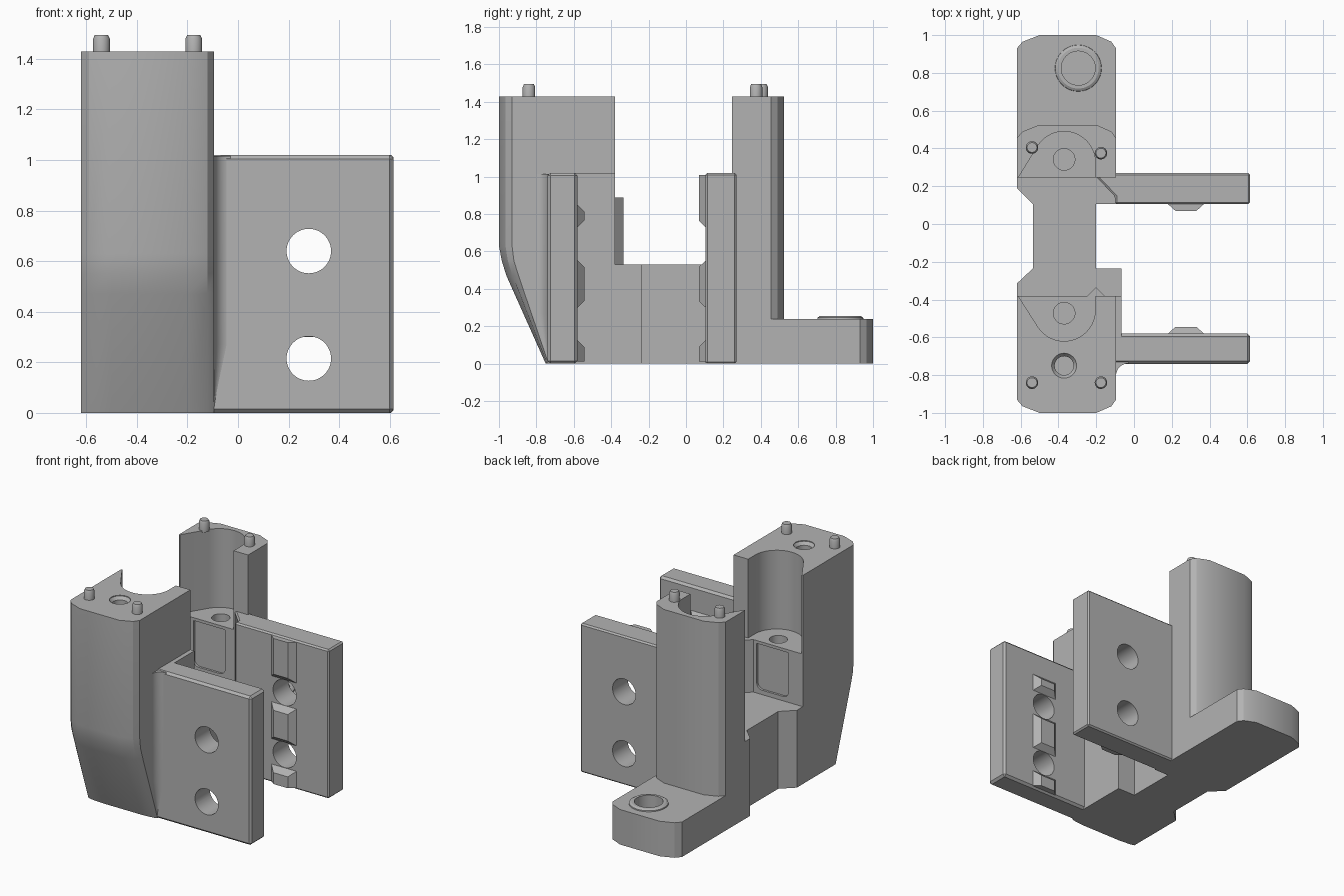
import bpy, bmesh, math

cube = bpy.data.objects.get("Cube")
if cube:
    bpy.data.objects.remove(cube, do_unlink=True)

grey = bpy.data.materials.new("plain grey")
grey.use_nodes = True
colour = (0.45, 0.45, 0.45, 1)
grey.diffuse_color = colour
grey.node_tree.nodes["Principled BSDF"].inputs["Base Color"].default_value = colour


# helpers
def loft(name, rings, bevel=0):
    """Skin matching rings of points and cap both ends."""
    bm = bmesh.new()
    loops = [[bm.verts.new(p) for p in ring] for ring in rings]
    for a, b in zip(loops, loops[1:]):
        for i in range(len(a)):
            j = (i + 1) % len(a)
            bm.faces.new((a[i], a[j], b[j], b[i]))
    bm.faces.new(loops[0])
    bm.faces.new(loops[-1])
    bmesh.ops.recalc_face_normals(bm, faces=bm.faces)
    if bevel:
        bmesh.ops.bevel(bm, geom=bm.edges[:], offset=bevel, segments=1, affect='EDGES')
    mesh = bpy.data.meshes.new(name)
    bm.to_mesh(mesh)
    bm.free()
    mesh.materials.append(grey)
    obj = bpy.data.objects.new(name, mesh)
    bpy.context.collection.objects.link(obj)
    return obj


def prism(name, outline, z0, z1, bevel=0):
    return loft(name, [[(x, y, z) for x, y in outline] for z in (z0, z1)], bevel)


def box(name, x0, x1, y0, y1, z0, z1, bevel=0):
    return prism(name, [(x0, y0), (x1, y0), (x1, y1), (x0, y1)], z0, z1, bevel)


def arc(cx, cy, r, start, end, n):
    angles = [math.radians(start + (end - start) * i / n) for i in range(n + 1)]
    return [(cx + r * math.cos(a), cy + r * math.sin(a)) for a in angles]


def turned(name, cx, cy, profile):
    """Upright round part from (radius, height) pairs."""
    return loft(name, [[(x, y, z) for x, y in arc(cx, cy, r, 0, 360, 40)[:-1]]
                       for r, z in profile])


def cut(objects, cutter):
    for obj in objects:
        mod = obj.modifiers.new("cut", 'BOOLEAN')
        mod.operation = 'DIFFERENCE'
        mod.solver = 'EXACT'
        mod.object = cutter
        bpy.context.view_layer.objects.active = obj
        bpy.ops.object.modifier_apply(modifier=mod.name)
    bpy.data.objects.remove(cutter, do_unlink=True)


L, R = -0.62, -0.095       # side walls of towers and foot
MID = -0.37                # centre line of the scoops
SHELF, TOP = 0.89, 1.43


def rounded_end(inner, side, end):
    """Rectangle with eased corners at one end."""
    half = side + (end - side) * 0.5
    return [(L, inner), (L, side), (-0.59, half), (-0.5, end),
            (-0.2, end), (-0.12, half), (R, side), (R, inner)]


# towers and foot
front_levels = [(0, -0.735, -0.75), (0.47, -0.895, -0.96), (0.55, -0.92, -0.985),
                (0.63, -0.93, -1), (TOP, -0.93, -1)]
front_tower = loft("front_tower", [[(x, y, z) for x, y in rounded_end(-0.38, side, end)]
                                   for z, side, end in front_levels])
back_tower = prism("back_tower", rounded_end(0.245, 0.455, 0.525), 0, TOP)
foot = prism("foot", rounded_end(0.26, 0.93, 1), 0, 0.24)
boss = turned("foot_boss", -0.295, 0.825, [(0.125, 0.23), (0.122, 0.247), (0.108, 0.255)])
cut([foot, boss], turned("foot_hole", -0.295, 0.825, [(0.09, 0.1), (0.09, 0.3)]))

# scoops, shelf holes and recessed panels
for tower, face, d in ((front_tower, -0.38, -1), (back_tower, 0.245, 1)):
    centre = 0.325 if d > 0 else -0.455
    outline = [(-0.61, face - 0.05 * d), (-0.61, face + 0.005 * d)]
    outline += arc(MID, centre, 0.165, 147 * d, 0, 28)
    outline += [(-0.205, face - 0.05 * d)]
    cut([tower], prism("scoop", outline, SHELF, 1.6))
    cut([tower], turned("shelf_hole", MID, centre + 0.017 * d, [(0.057, 0.6), (0.057, 1)]))
    panel = arc(-0.31, 0.6, 0.04, 0, -90, 6) + arc(-0.47, 0.6, 0.04, -90, -180, 6)
    panel += [(-0.51, 0.87), (-0.27, 0.87)]
    cut([tower], loft("panel", [[(x, y, z) for x, z in panel]
                                for y in (face - 0.05 * d, face + 0.015 * d)]))
cut([front_tower], turned("screw_hole", MID, -0.75,
                          [(0.05, 1), (0.05, 1.405), (0.066, 1.425), (0.066, 1.5)]))

# locating pins
for x, y in ((-0.54, -0.84), (-0.175, -0.84), (-0.54, 0.405), (-0.175, 0.375)):
    turned("pin", x, y, [(0.033, TOP - 0.01), (0.033, 1.48), (0.026, 1.495)])

# low bridge between the towers
prism("bridge", [(L, -0.4), (L, -0.315), (-0.535, -0.235), (-0.535, 0.105),
                 (L, 0.19), (L, 0.26), (-0.2, 0.26), (-0.2, -0.4)], 0, 0.53)
box("bridge_step", -0.21, -0.065, -0.6, -0.235, 0, 0.53)
box("plate_shoulder", -0.15, -0.065, -0.6, -0.38, 0, 1.02)
box("back_plate_root", -0.21, -0.09, 0.105, 0.26, 0, 0.53)
prism("shelf_wedge", [(-0.25, -0.385), (-0.2, -0.335), (-0.15, -0.385)], 0.5, SHELF)

# side plates with through holes
front_plate = box("front_plate", -0.14, 0.615, -0.74, -0.58, 0, 1.02, 0.015)
back_plate = prism("back_plate", [(-0.1, 0.105), (0.615, 0.105), (0.615, 0.27),
                                  (-0.2, 0.27), (-0.2, 0.25), (-0.1, 0.145)], 0, 1.02)
edges = back_plate.modifiers.new("edges", 'BEVEL')
edges.width = 0.012
edges.segments = 1
bpy.context.view_layer.objects.active = back_plate
bpy.ops.object.modifier_apply(modifier=edges.name)
for z in (0.215, 0.64):
    ring = arc(0.28, z, 0.088, 0, 360, 48)[:-1]
    cut([front_plate, back_plate],
        loft("plate_hole", [[(x, y, h) for x, h in ring] for y in (-0.9, 0.4)]))


# tapered ribs on the inner plate faces
def rib(face, d, z0, z1, low, high):
    def ring(y, inset, a, b):
        return [(0.18 + inset, y, a), (0.37 - inset, y, a),
                (0.37 - inset, y, b), (0.18 + inset, y, b)]
    loft("rib", [ring(face - 0.005 * d, 0, z0, z1), ring(face, 0, z0, z1),
                 ring(face + 0.036 * d, 0.04, z0 + low, z1 - high)])


for face, d, top, ease in ((-0.58, 1, 0.85, 0.035), (0.105, -1, 1.01, 0)):
    rib(face, d, 0.012, 0.125, 0, 0.035)
    rib(face, d, 0.3, 0.552, 0.035, 0.035)
    rib(face, d, 0.73, top, 0.035, ease)


# fillet where the front plate meets the tower
def fillet_ring(z, r):
    curve = arc(R + r, -0.738 - r, r, 180, 90, 8)
    return [(x, y, z) for x, y in curve + [(R + r, -0.7), (-0.11, -0.7), (-0.11, -0.738 - r)]]


loft("fillet", [fillet_ring(0.02, 0.004), fillet_ring(0.27, 0.065), fillet_ring(1.015, 0.065)])

# smooth the curved walls, keep corners crisp
bpy.ops.object.select_all(action='DESELECT')
for obj in bpy.context.scene.objects:
    if obj.type == 'MESH':
        obj.select_set(True)
        bpy.context.view_layer.objects.active = obj
bpy.ops.object.shade_smooth_by_angle(angle=math.radians(28))
